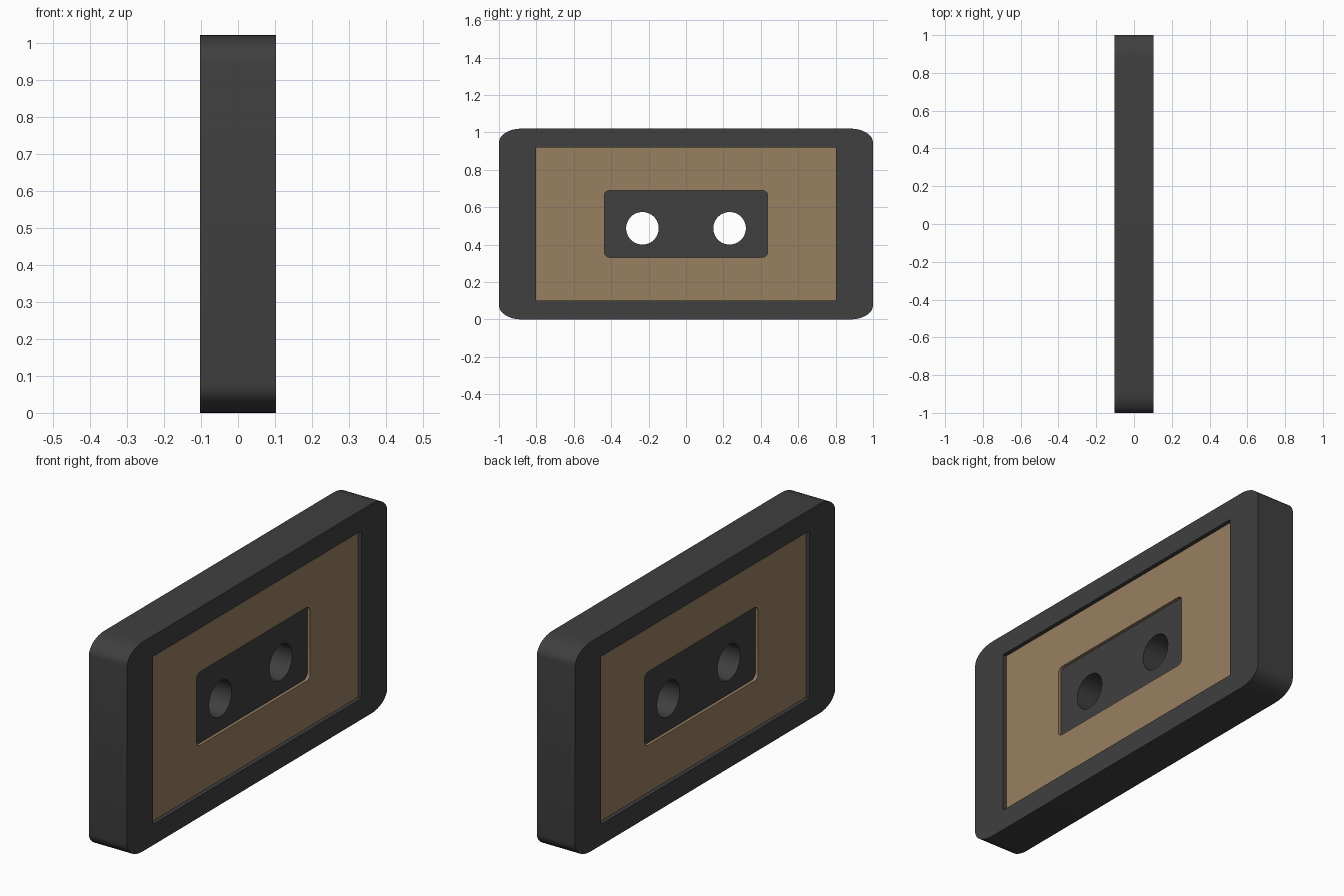
import bpy, bmesh
from math import sin, cos, pi, radians

if "Cube" in bpy.data.objects:
    bpy.data.objects.remove(bpy.data.objects["Cube"])

HALF = 0.103      # half thickness of the shell
LABEL = 0.083     # outer face of the label panels
FLOOR = 0.068     # bottom of the recess behind the labels
MID = 0.51


def material(name, rgb):
    m = bpy.data.materials.new(name)
    m.diffuse_color = (*rgb, 1)
    m.use_nodes = True
    m.node_tree.nodes["Principled BSDF"].inputs["Base Color"].default_value = m.diffuse_color
    return m


dark = material("dark_plastic", (0.05, 0.05, 0.05))
tan = material("tan_label", (0.31, 0.215, 0.12))


def rounded(cy, cz, hy, hz, ry, rz, seg=8):
    """Rectangle in the y-z plane with elliptical corners."""
    pts = []
    for k, (sy, sz) in enumerate([(1, 1), (-1, 1), (-1, -1), (1, -1)]):
        for i in range(seg + 1):
            a = (k + i / seg) * pi / 2
            pts.append((cy + sy * (hy - ry) + ry * cos(a),
                        cz + sz * (hz - rz) + rz * sin(a)))
    return pts


def rect(cy, cz, hy, hz):
    return [(cy + sy * hy, cz + sz * hz) for sy, sz in [(1, 1), (-1, 1), (-1, -1), (1, -1)]]


def circle(cy, cz, r, n=48):
    return [(cy + r * cos(2 * pi * i / n), cz + r * sin(2 * pi * i / n)) for i in range(n)]


def prism(name, pts, x0, x1, mat):
    """Extrude a y-z profile along x."""
    bm = bmesh.new()
    face = bm.faces.new([bm.verts.new((x0, y, z)) for y, z in pts])
    ext = bmesh.ops.extrude_face_region(bm, geom=[face])["geom"]
    bmesh.ops.translate(bm, vec=(x1 - x0, 0, 0),
                        verts=[v for v in ext if isinstance(v, bmesh.types.BMVert)])
    bmesh.ops.recalc_face_normals(bm, faces=bm.faces)
    me = bpy.data.meshes.new(name)
    bm.to_mesh(me)
    bm.free()
    me.materials.append(mat)
    ob = bpy.data.objects.new(name, me)
    bpy.context.collection.objects.link(ob)
    return ob


def cut(ob, pts, x0, x1):
    """Subtract a prism, apply it and remove the cutter."""
    cutter = prism("cutter", pts, x0, x1, ob.data.materials[0])
    cutter.hide_render = True
    mod = ob.modifiers.new("cut", "BOOLEAN")
    mod.operation, mod.solver, mod.object = "DIFFERENCE", "EXACT", cutter
    bpy.context.view_layer.objects.active = ob
    bpy.ops.object.modifier_apply(modifier=mod.name)
    bpy.data.objects.remove(cutter)


def smooth(ob):
    bpy.ops.object.select_all(action="DESELECT")
    ob.select_set(True)
    bpy.context.view_layer.objects.active = ob
    bpy.ops.object.shade_smooth_by_angle(angle=radians(30))


# Shell with a recess on each broad side and two reel holes
shell = prism("shell", rounded(0, MID, 1, MID, 0.12, 0.075), -HALF, HALF, dark)
panel = rect(0, MID, 0.803, 0.408)
for s in (-1, 1):
    cut(shell, panel, s * FLOOR, s * (HALF + 0.1))
for s in (-1, 1):
    cut(shell, circle(s * 0.233, 0.487, 0.087), -0.3, 0.3)
smooth(shell)

# Label panels with a rounded window, one per side
window = rounded(0, 0.511, 0.436, 0.179, 0.03, 0.025, 6)
for s, side in ((-1, "left"), (1, "right")):
    label = prism("label_" + side, panel, s * FLOOR, s * LABEL, tan)
    cut(label, window, s * (FLOOR - 0.05), s * (LABEL + 0.05))
    smooth(label)
